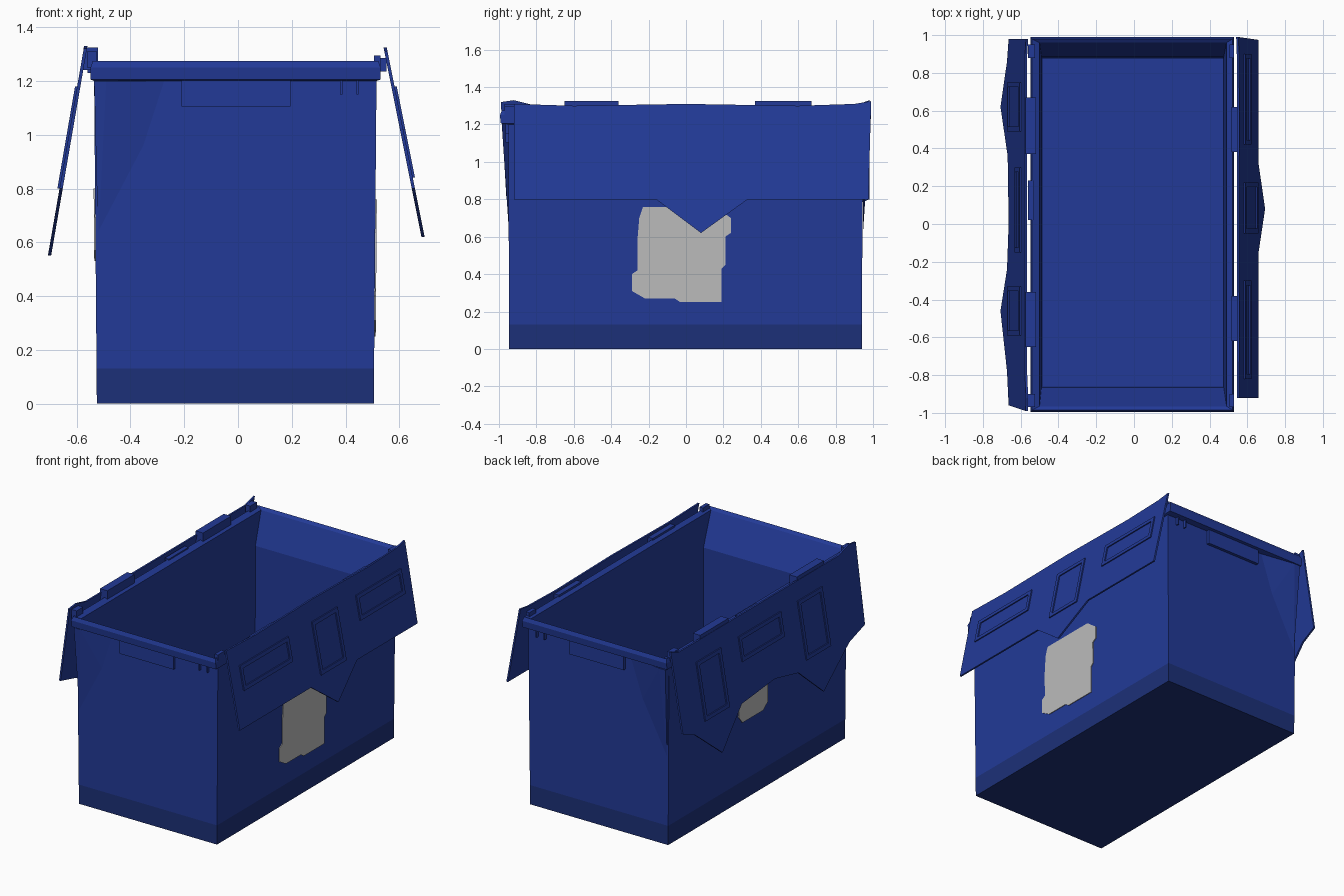
import bpy, bmesh

if "Cube" in bpy.data.objects:
    bpy.data.objects.remove(bpy.data.objects["Cube"])


def material(name, rgb):
    m = bpy.data.materials.new(name)
    m.diffuse_color = (*rgb, 1)
    m.use_nodes = True
    m.node_tree.nodes["Principled BSDF"].inputs["Base Color"].default_value = m.diffuse_color
    return m


BLUE = material("blue plastic", (0.016, 0.042, 0.31))
DARK = material("dark blue base", (0.012, 0.03, 0.19))
GREY = material("grey label", (0.5, 0.5, 0.5))


def finish(name, bm, *mats):
    bmesh.ops.recalc_face_normals(bm, faces=bm.faces)
    me = bpy.data.meshes.new(name)
    bm.to_mesh(me)
    bm.free()
    for m in mats:
        me.materials.append(m)
    ob = bpy.data.objects.new(name, me)
    bpy.context.collection.objects.link(ob)
    return ob


def box(name, x0, x1, y0, y1, z0, z1, mat=BLUE):
    bm = bmesh.new()
    v = [bm.verts.new((x, y, z)) for x in (x0, x1) for y in (y0, y1) for z in (z0, z1)]
    for f in ((0, 1, 3, 2), (4, 5, 7, 6), (0, 1, 5, 4), (2, 3, 7, 6), (0, 2, 6, 4), (1, 3, 7, 5)):
        bm.faces.new([v[i] for i in f])
    return finish(name, bm, mat)


def panel(name, pts, xf, thick, mat=BLUE):
    """Plate with a (y, z) outline lying on the slanted plane x = xf(z)."""
    bm = bmesh.new()
    a = [bm.verts.new((xf(z), y, z)) for y, z in pts]
    b = [bm.verts.new((xf(z) + thick, y, z)) for y, z in pts]
    bm.faces.new(a)
    bm.faces.new(b)
    for i in range(len(pts)):
        j = (i + 1) % len(pts)
        bm.faces.new((a[i], a[j], b[j], b[i]))
    return finish(name, bm, mat)


# Bin: rectangular rings lofted up the outside, over the rim and down the inside
rings = [(-.525, .505, -.945, .94, 0), (-.526, .506, -.946, .941, .13),
         (-.535, .515, -.95, .945, 1.2), (-.548, .53, -.99, .985, 1.205),
         (-.548, .53, -.995, .99, 1.25), (-.54, .522, -.985, .98, 1.275),
         (-.50, .49, -.965, .96, 1.26), (-.49, .475, -.865, .885, 1.05),
         (-.485, .47, -.86, .875, .04)]
bm = bmesh.new()
loops = [[bm.verts.new((x, y, z)) for x, y in ((a, c), (b, c), (b, d), (a, d))]
         for a, b, c, d, z in rings]
bm.faces.new(loops[0]).material_index = 1
for k in range(len(loops) - 1):
    for i in range(4):
        j = (i + 1) % 4
        f = bm.faces.new((loops[k][i], loops[k][j], loops[k + 1][j], loops[k + 1][i]))
        f.material_index = 1 if k == 0 else 0
bm.faces.new(loops[-1])
finish("bin", bm, BLUE, DARK)

# Corner gussets below the rim on the left side
for s, tag in ((-1, "front"), (1, "back")):
    bm = bmesh.new()
    for p in ((-.535, .985, 1.2), (-.49, .985, 1.2), (-.52, .945, .6),
              (-.34, .946, .94), (-.25, .946, 1.2), (-.535, .946, 1.2)):
        bm.verts.new((p[0], s * p[1], p[2]))
    bmesh.ops.convex_hull(bm, input=bm.verts)
    finish(tag + "_corner_gusset", bm, BLUE)

# Handle panels and small ribs on both ends
for s, tag in ((-1, "front"), (1, "back")):
    ya, yb = sorted((s * .94, s * .965))
    box(tag + "_handle", -.21, .195, ya, yb, 1.105, 1.203)
    for x in (.38, .44):
        box(tag + "_rib", x, x + .008, ya, yb, 1.15, 1.203)


# Hanging lid flaps with interlocking edges
def right_x(z):
    return .54 + (1.33 - z) * .2


def left_x(z):
    return -.56 - (1.33 - z) * .173


panel("right_flap", [(-.92, 1.31), (-.6, 1.3), (0, 1.31), (.6, 1.3), (.9, 1.31), (.99, 1.325),
                     (.975, .8), (.33, .8), (.08, .62), (-.16, .8), (-.92, .8)], right_x, .012)
panel("left_flap", [(-.99, 1.32), (-.92, 1.33), (-.8, 1.3), (.9, 1.3), (.98, 1.33),
                    (.98, .8), (.86, .75), (.62, .55), (.36, .77), (0, .8), (-.24, .75),
                    (-.46, .55), (-.78, .75), (-.96, .8)], left_x, -.012)


# Raised ridges on the flaps: frames and bars
def ridge(name, y0, y1, z0, z1, xf, side):
    panel(name, [(y0, z0), (y1, z0), (y1, z1), (y0, z1)],
          lambda z: xf(z) + side * .011, side * .009)


def frame(name, y0, y1, z0, z1, xf, side, w=.025):
    ridge(name, y0, y1, z0, z0 + w, xf, side)
    ridge(name, y0, y1, z1 - w, z1, xf, side)
    ridge(name, y0, y0 + w, z0 + w, z1 - w, xf, side)
    ridge(name, y1 - w, y1, z0 + w, z1 - w, xf, side)


frame("right_flap_ridge", -.05, .22, .84, 1.18, right_x, 1)
for y0, y1 in ((-.82, -.3), (.42, .9)):
    frame("right_flap_ridge", y0, y1, 1.02, 1.18, right_x, 1)
for c in (.62, -.46):
    frame("left_flap_ridge", c - .13, c + .13, .8, 1.18, left_x, -1)
frame("left_flap_ridge", -.15, .3, 1.02, 1.18, left_x, -1)

# Hinge tabs joining flaps to the rim
for y0, y1 in ((.37, .67), (-.65, -.36)):
    box("left_hinge", -.575, -.52, y0, y1, 1.24, 1.325)
box("left_hinge", -.56, -.53, .02, .23, 1.23, 1.28)
for y0, y1 in ((-.97, -.9), (.88, .95)):
    box("left_corner_lug", -.562, -.525, y0, y1, 1.25, 1.31)
    box("right_corner_lug", .505, .53, y0, y1, 1.23, 1.295)
for y in (-.5, .5):
    box("right_hinge", .515, .552, y - .12, y + .12, 1.235, 1.285)

# Worn paper labels
panel("right_label", [(-.23, .76), (.16, .76), (.24, .7), (.24, .62), (.21, .6), (.21, .45),
                      (.19, .43), (.19, .25), (-.03, .25), (-.06, .27), (-.22, .27), (-.29, .31),
                      (-.29, .4), (-.26, .42), (-.26, .58), (-.25, .7)],
      lambda z: .505 + z * .0084, .005, GREY)
panel("left_label", [(-.11, .57), (-.06, .53), (.16, .53), (.2, .58), (.2, .8), (-.11, .8)],
      lambda z: -.525 - z * .0084, -.005, GREY)
